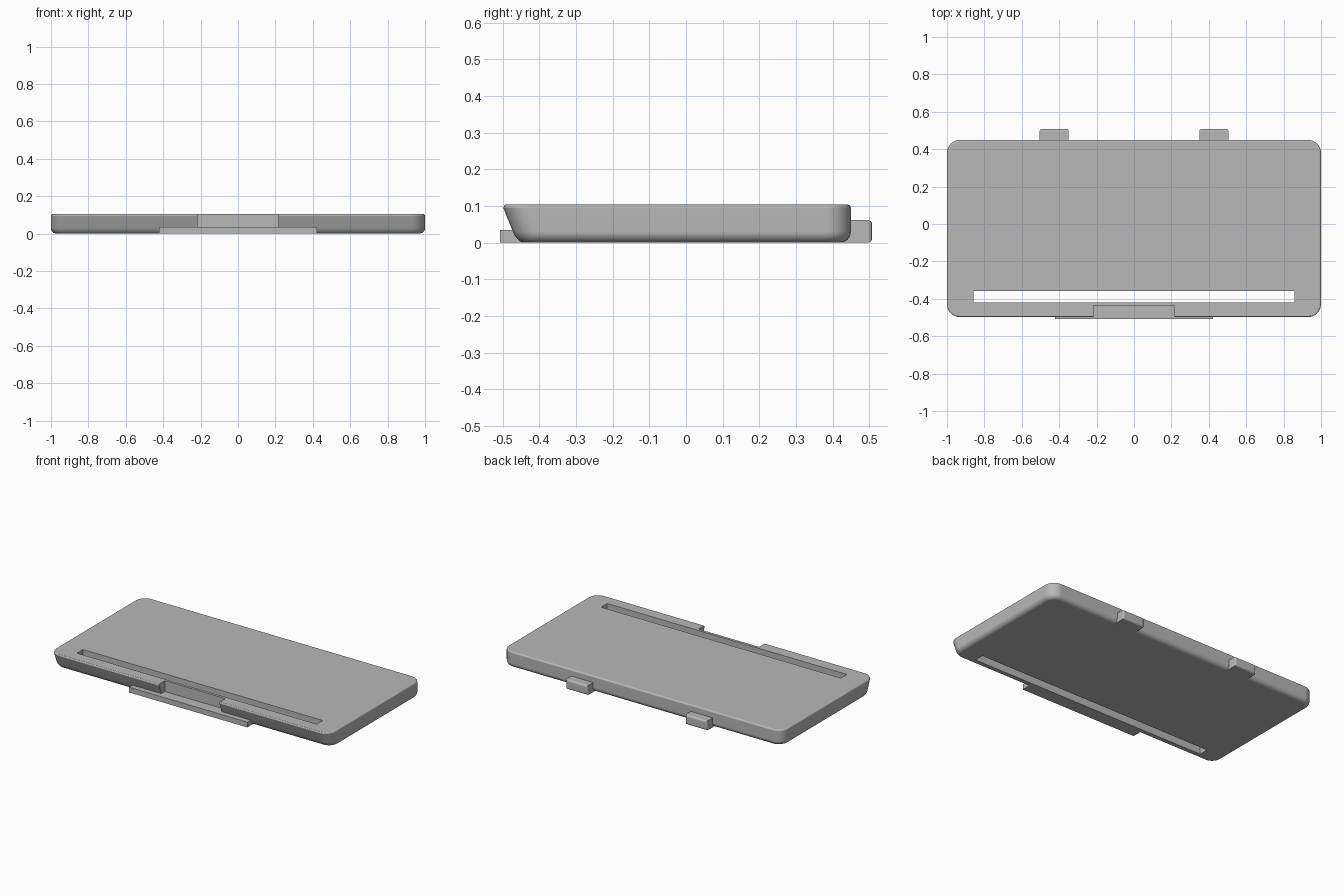
import bpy, bmesh, math
from mathutils import Vector

cube = bpy.data.objects.get("Cube")
if cube:
    bpy.data.objects.remove(cube, do_unlink=True)

GREY = (0.48, 0.48, 0.48, 1)
grey = bpy.data.materials.new("plain grey")
grey.use_nodes = True
grey.diffuse_color = GREY
grey.node_tree.nodes["Principled BSDF"].inputs["Base Color"].default_value = GREY


def add_object(name, bm):
    bmesh.ops.recalc_face_normals(bm, faces=bm.faces)
    mesh = bpy.data.meshes.new(name)
    bm.to_mesh(mesh)
    bm.free()
    mesh.materials.append(grey)
    obj = bpy.data.objects.new(name, mesh)
    bpy.context.collection.objects.link(obj)
    return obj


def box_mesh(low, high):
    bm = bmesh.new()
    bmesh.ops.create_cube(bm, size=1)
    low, high = Vector(low), Vector(high)
    for v in bm.verts:
        v.co = (low + high) / 2 + v.co * (high - low)
    return bm


def activate(obj):
    bpy.ops.object.select_all(action='DESELECT')
    obj.select_set(True)
    bpy.context.view_layer.objects.active = obj


def finish(obj):
    activate(obj)
    bpy.ops.object.shade_smooth_by_angle(angle=math.radians(32))
    obj.modifiers.new("even shading", 'WEIGHTED_NORMAL').keep_sharp = True


def cut(obj, low, high):
    cutter = add_object("cutter", box_mesh(low, high))
    mod = obj.modifiers.new("cut", 'BOOLEAN')
    mod.operation, mod.solver, mod.object = 'DIFFERENCE', 'EXACT', cutter
    activate(obj)
    bpy.ops.object.modifier_apply(modifier=mod.name)
    bpy.data.objects.remove(cutter, do_unlink=True)


# Cover plate: stacked rounded outlines, with the front wall leaning outward
HEIGHT, BACK, FRONT, CORNER = 0.104, 0.45, -0.498, 0.07
STEPS = 6


def outline(bm, inset, z):
    front = FRONT + 0.6 * inset + 0.4 * max(0, HEIGHT - 0.01 - z)
    x, back, r = 1 - inset, BACK - inset, CORNER - inset
    ring = []
    centres = [(x - r, back - r), (r - x, back - r), (r - x, front + r), (x - r, front + r)]
    for quarter, (cx, cy) in enumerate(centres):
        for i in range(STEPS + 1):
            a = (quarter + i / STEPS) * math.pi / 2
            ring.append(bm.verts.new((cx + r * math.cos(a), cy + r * math.sin(a), z)))
    return ring


arcs = [i / STEPS * math.pi / 2 for i in range(STEPS + 1)]
levels = [(0.03 * (1 - math.sin(a)), 0.03 * (1 - math.cos(a))) for a in arcs]
levels += [(0.01 * (1 - math.cos(a)), HEIGHT - 0.01 * (1 - math.sin(a))) for a in arcs]

bm = bmesh.new()
rings = [outline(bm, inset, z) for inset, z in levels]
for lower, upper in zip(rings, rings[1:]):
    for i in range(len(lower)):
        j = (i + 1) % len(lower)
        bm.faces.new((lower[i], lower[j], upper[j], upper[i]))
bm.faces.new(rings[0])
bm.faces.new(rings[-1])
plate = add_object("cover_plate", bm)

# Long through slot and the front finger notch
cut(plate, (-0.857, -0.42, -0.1), (0.857, -0.358, 0.2))
cut(plate, (-0.216, -0.6, 0.028), (0.216, -0.437, 0.2))
finish(plate)

# Thin lip under the notch
finish(add_object("front_lip", box_mesh((-0.423, -0.508, 0), (0.423, -0.432, 0.034))))

# Rear hinge tabs with rounded outer edges
for side, name in ((1, "left_rear_tab"), (-1, "right_rear_tab")):
    x = 0.427 * side
    bm = box_mesh((x - 0.078, 0.41, 0), (x + 0.078, 0.508, 0.062))
    outer = [e for e in bm.edges if all(v.co.y > 0.5 for v in e.verts)]
    bmesh.ops.bevel(bm, geom=outer, offset=0.012, segments=4, profile=0.5, affect='EDGES')
    finish(add_object(name, bm))
